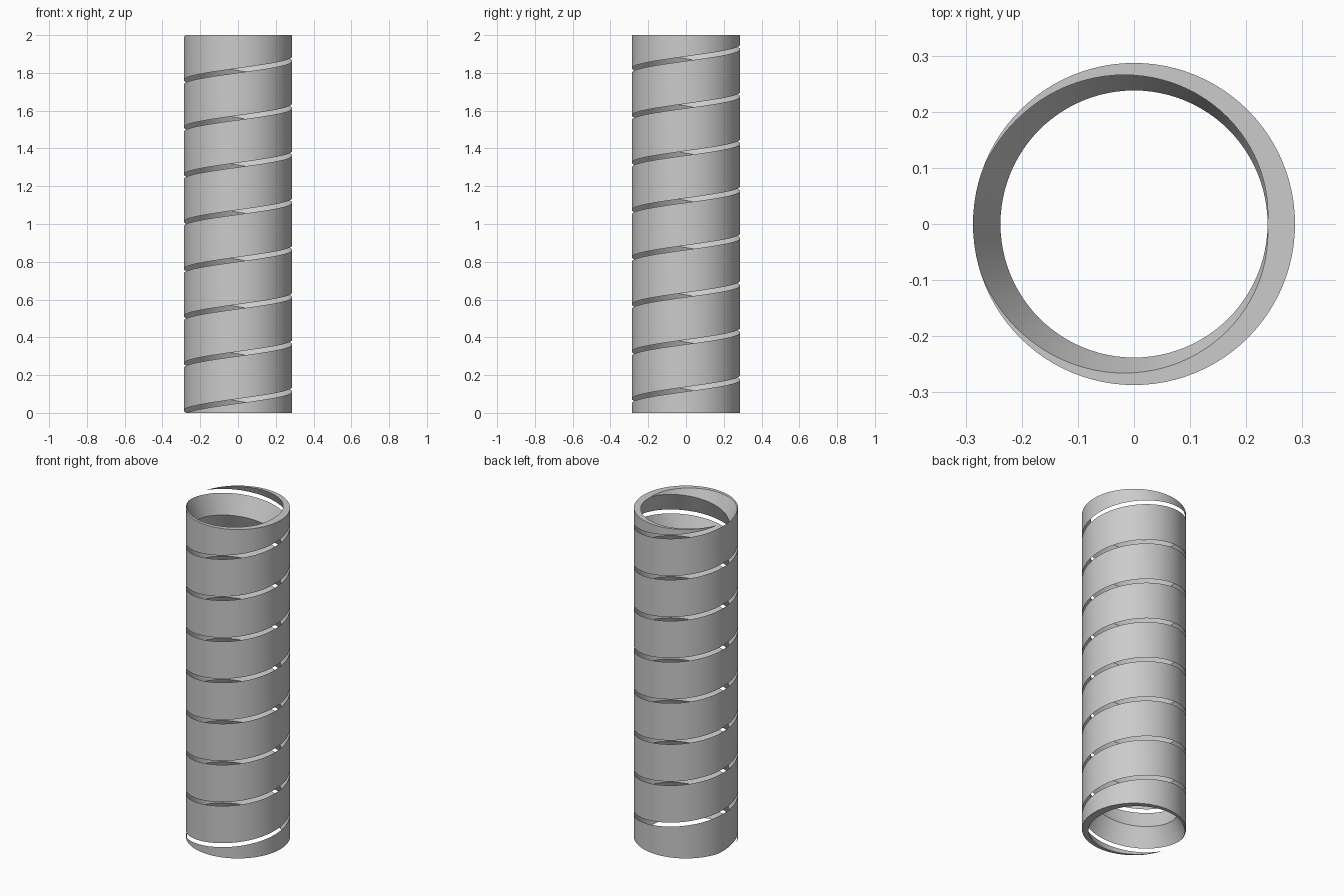
import bpy
import bmesh
from math import cos, sin, tau

cube = bpy.data.objects.get("Cube")
if cube:
    bpy.data.objects.remove(cube, do_unlink=True)

HEIGHT = 2.0
TURNS = 8
PITCH = HEIGHT / TURNS
GAP = 0.024
OUTER = 0.287
INNER = 0.238
STEPS = 96  # segments per turn

# Triangular band section: flat outside, ridge pointing inward
half = (PITCH - GAP) / 2
section = [(OUTER, -half), (OUTER, half), (INNER, 0)]

# Sweep the section along the helix, past both ends
bm = bmesh.new()
rings = []
extra = int(STEPS * 0.7)
for i in range(-extra, TURNS * STEPS + extra + 1):
    turn = i / STEPS
    a = turn * tau
    rings.append([bm.verts.new((r * cos(a), r * sin(a), turn * PITCH + z))
                  for r, z in section])
for low, high in zip(rings, rings[1:]):
    for j in range(3):
        k = (j + 1) % 3
        bm.faces.new((low[j], high[j], high[k], low[k]))

# Trim both ends flat and cap them
for z, direction in ((0, -1), (HEIGHT, 1)):
    cut = bmesh.ops.bisect_plane(
        bm, geom=bm.verts[:] + bm.edges[:] + bm.faces[:], dist=1e-6,
        plane_co=(0, 0, z), plane_no=(0, 0, direction), clear_outer=True)
    rim = [e for e in bm.edges if e.is_boundary
           and all(abs(v.co.z - z) < 1e-4 for v in e.verts)]
    caps = bmesh.ops.holes_fill(bm, edges=rim, sides=0)["faces"]
    bmesh.ops.triangulate(bm, faces=caps, ngon_method='EAR_CLIP')
bmesh.ops.recalc_face_normals(bm, faces=bm.faces[:])

mesh = bpy.data.meshes.new("helical_band")
bm.to_mesh(mesh)
bm.free()
band = bpy.data.objects.new("helical_band", mesh)
bpy.context.collection.objects.link(band)

# Plain grey material
grey = bpy.data.materials.new("light_grey")
grey.use_nodes = True
colour = (0.6, 0.6, 0.6, 1)
grey.diffuse_color = colour
grey.node_tree.nodes["Principled BSDF"].inputs["Base Color"].default_value = colour
mesh.materials.append(grey)

# Smooth walls with crisp ridges
bpy.ops.object.select_all(action='DESELECT')
band.select_set(True)
bpy.context.view_layer.objects.active = band
bpy.ops.object.shade_smooth_by_angle(angle=0.5)
